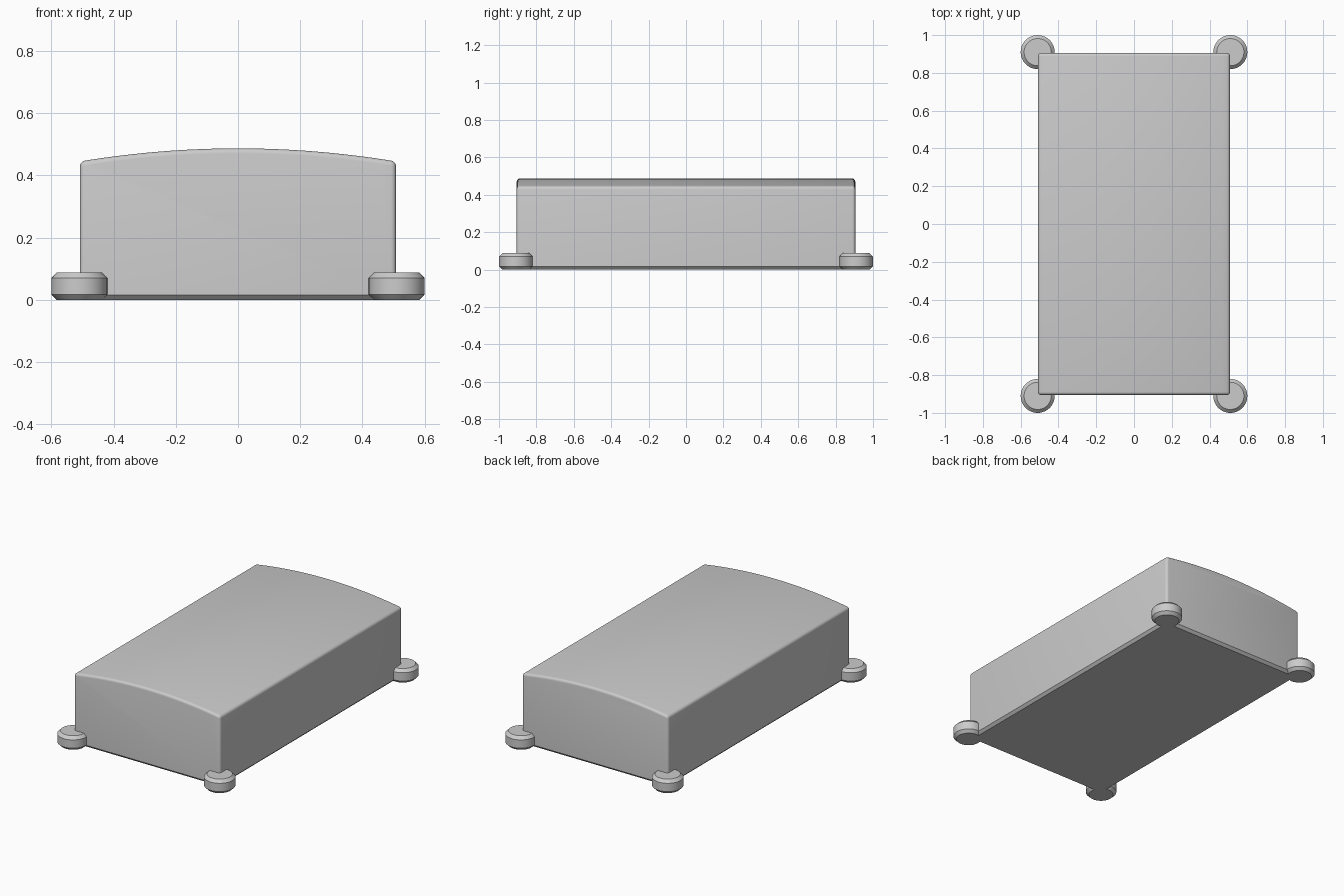
import bpy, bmesh, math

cube = bpy.data.objects.get("Cube")
if cube:
    bpy.data.objects.remove(cube)

HALF_X, HALF_Y = 0.508, 0.905
EDGE_Z, CROWN_Z = 0.445, 0.487
CHAMFER = 0.018

grey = bpy.data.materials.new("plain grey")
grey.use_nodes = True
colour = (0.6, 0.6, 0.6, 1)
grey.diffuse_color = colour
grey.node_tree.nodes["Principled BSDF"].inputs["Base Color"].default_value = colour


def finish(bm, name):
    bmesh.ops.recalc_face_normals(bm, faces=bm.faces)
    mesh = bpy.data.meshes.new(name)
    bm.to_mesh(mesh)
    bm.free()
    mesh.materials.append(grey)
    obj = bpy.data.objects.new(name, mesh)
    bpy.context.collection.objects.link(obj)
    bpy.ops.object.select_all(action="DESELECT")
    obj.select_set(True)
    bpy.context.view_layer.objects.active = obj
    bpy.ops.object.shade_smooth_by_angle(angle=math.radians(32))
    return obj


# Body: domed cross-section extruded along its length
bm = bmesh.new()
steps = 24
section = [(-HALF_X, 0), (HALF_X, 0)]
for i in range(steps + 1):
    t = 1 - 2 * i / steps
    section.append((HALF_X * t, CROWN_Z - (CROWN_Z - EDGE_Z) * t * t))
face = bm.faces.new([bm.verts.new((x, -HALF_Y, z)) for x, z in section])
ext = bmesh.ops.extrude_face_region(bm, geom=[face], use_keep_orig=True)
new_verts = [g for g in ext["geom"] if isinstance(g, bmesh.types.BMVert)]
bmesh.ops.translate(bm, verts=new_verts, vec=(0, 2 * HALF_Y, 0))
bmesh.ops.recalc_face_normals(bm, faces=bm.faces)

# Rounded upper and vertical edges, then a flat chamfer underneath
rounded = [e for e in bm.edges if e.calc_face_angle(0) > 0.5
           and max(v.co.z for v in e.verts) > 0.1]
bmesh.ops.bevel(bm, geom=rounded, offset=0.016, offset_type="OFFSET",
                segments=4, profile=0.5, affect="EDGES", clamp_overlap=True)
base = [e for e in bm.edges if all(v.co.z < 0.001 for v in e.verts)]
bmesh.ops.bevel(bm, geom=base, offset=CHAMFER, offset_type="OFFSET",
                segments=1, profile=0.5, affect="EDGES", clamp_overlap=True)
finish(bm, "body")

# Feet: chamfered round pads at the four corners
FOOT_R, FOOT_H = 0.09, 0.088
for y, end in ((-0.91, "front"), (0.91, "back")):
    for x, side in ((-0.51, "right"), (0.51, "left")):
        bm = bmesh.new()
        bmesh.ops.create_cone(bm, cap_ends=True, segments=48, radius1=FOOT_R,
                              radius2=FOOT_R, depth=FOOT_H)
        rims = [e for e in bm.edges if abs(e.verts[0].co.z - e.verts[1].co.z) < 0.001]
        bmesh.ops.bevel(bm, geom=rims, offset=CHAMFER, offset_type="OFFSET",
                        segments=1, profile=0.5, affect="EDGES")
        foot = finish(bm, f"{end}_{side}_foot")
        foot.location = (x, y, FOOT_H / 2)
